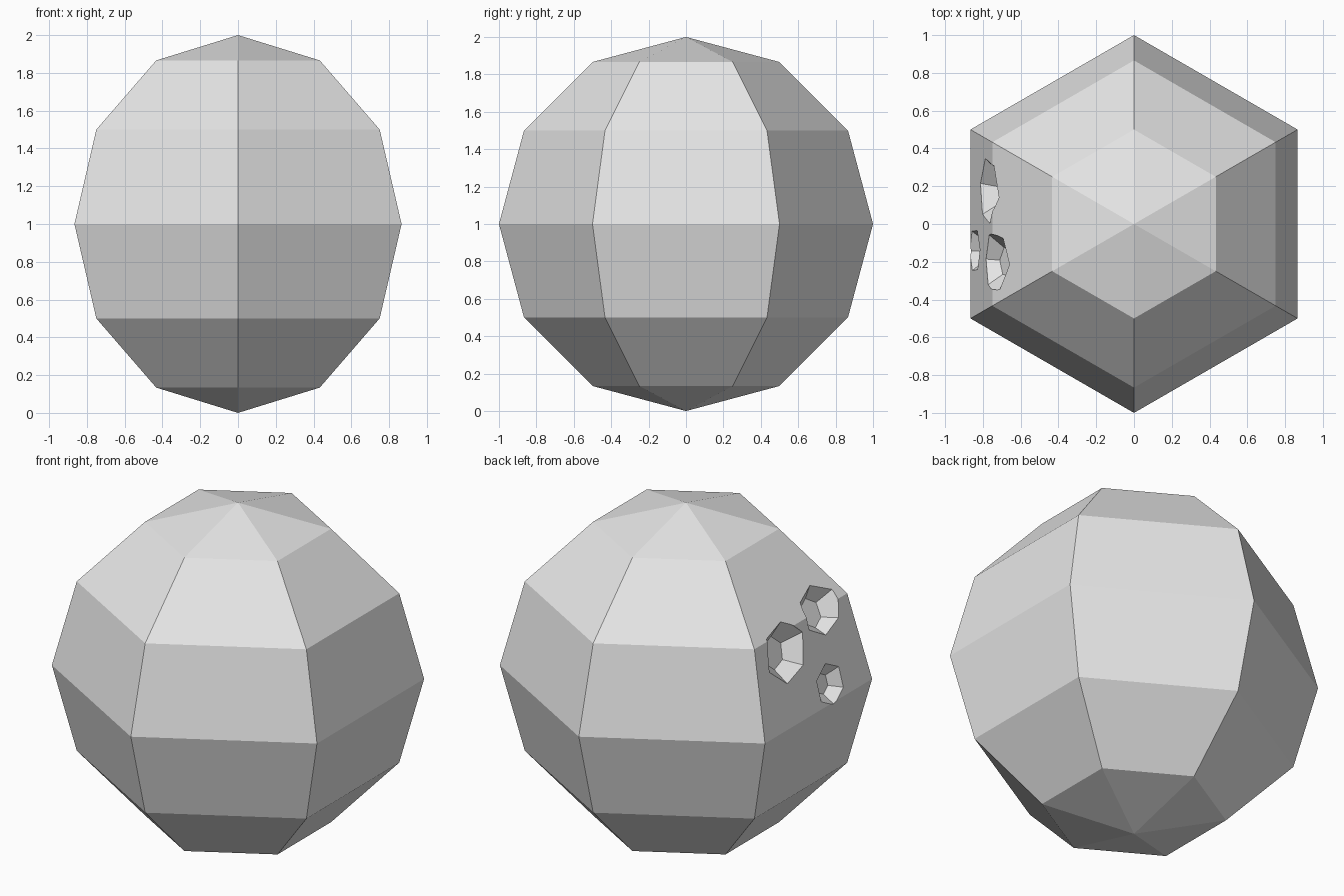
import bpy
import bmesh
from math import sin, cos, pi, radians
from mathutils import Matrix

cube = bpy.data.objects.get("Cube")
if cube:
    bpy.data.objects.remove(cube, do_unlink=True)

stone = bpy.data.materials.new("light_grey_stone")
stone.use_nodes = True
GREY = (0.8, 0.8, 0.8, 1)
stone.diffuse_color = GREY
stone.node_tree.nodes["Principled BSDF"].inputs["Base Color"].default_value = GREY


def six_sided(name, profile, turn):
    """Six-sided solid from (radius, height) rings."""
    bm = bmesh.new()
    rings = [[bm.verts.new((r * cos(turn + i * pi / 3), r * sin(turn + i * pi / 3), h))
              for i in range(6)] for r, h in profile]
    for low, high in zip(rings, rings[1:]):
        for i in range(6):
            j = (i + 1) % 6
            bm.faces.new((low[i], low[j], high[j], high[i]))
    for ring, (r, h) in ((rings[0], profile[0]), (rings[-1], profile[-1])):
        if r > 0.001:
            bm.faces.new(ring)
    bmesh.ops.remove_doubles(bm, verts=bm.verts[:], dist=0.0001)
    bmesh.ops.recalc_face_normals(bm, faces=bm.faces[:])
    mesh = bpy.data.meshes.new(name)
    bm.to_mesh(mesh)
    bm.free()
    mesh.materials.append(stone)
    obj = bpy.data.objects.new(name, mesh)
    bpy.context.scene.collection.objects.link(obj)
    return obj


# Faceted globe with pointed poles
globe = six_sided("cratered_globe",
                  [(sin(k * pi / 6), 1 - cos(k * pi / 6)) for k in range(7)], radians(30))

# Shallow craters on one side: centre, radius, turn and slope of the surface
craters = [((-0.776, 0.177, 1.39), 0.18, 43, 17),
           ((-0.745, -0.20, 1.49), 0.165, 36, 28),
           ((-0.843, -0.14, 1.10), 0.12, 28, 13)]
cutters = []
for centre, r, turn, slope in craters:
    bowl = six_sided("crater_cutter", [(1.15 * r, -0.5 * r), (r, 0), (0.5 * r, 0.5 * r)],
                     radians(turn))
    t = radians(slope)
    # Local z points into the globe, local y runs up its surface
    axes = Matrix(((0, sin(t), cos(t)), (1, 0, 0), (0, cos(t), -sin(t))))
    bowl.matrix_world = Matrix.Translation(centre) @ axes.to_4x4()
    bowl.hide_render = True
    cut = globe.modifiers.new("crater", "BOOLEAN")
    cut.operation = "DIFFERENCE"
    cut.solver = "EXACT"
    cut.object = bowl
    cutters.append(bowl)

# Apply the cuts and drop the cutters
bpy.context.view_layer.update()
graph = bpy.context.evaluated_depsgraph_get()
carved = bpy.data.meshes.new_from_object(globe.evaluated_get(graph))
globe.modifiers.clear()
globe.data = carved
for bowl in cutters:
    bpy.data.objects.remove(bowl, do_unlink=True)
